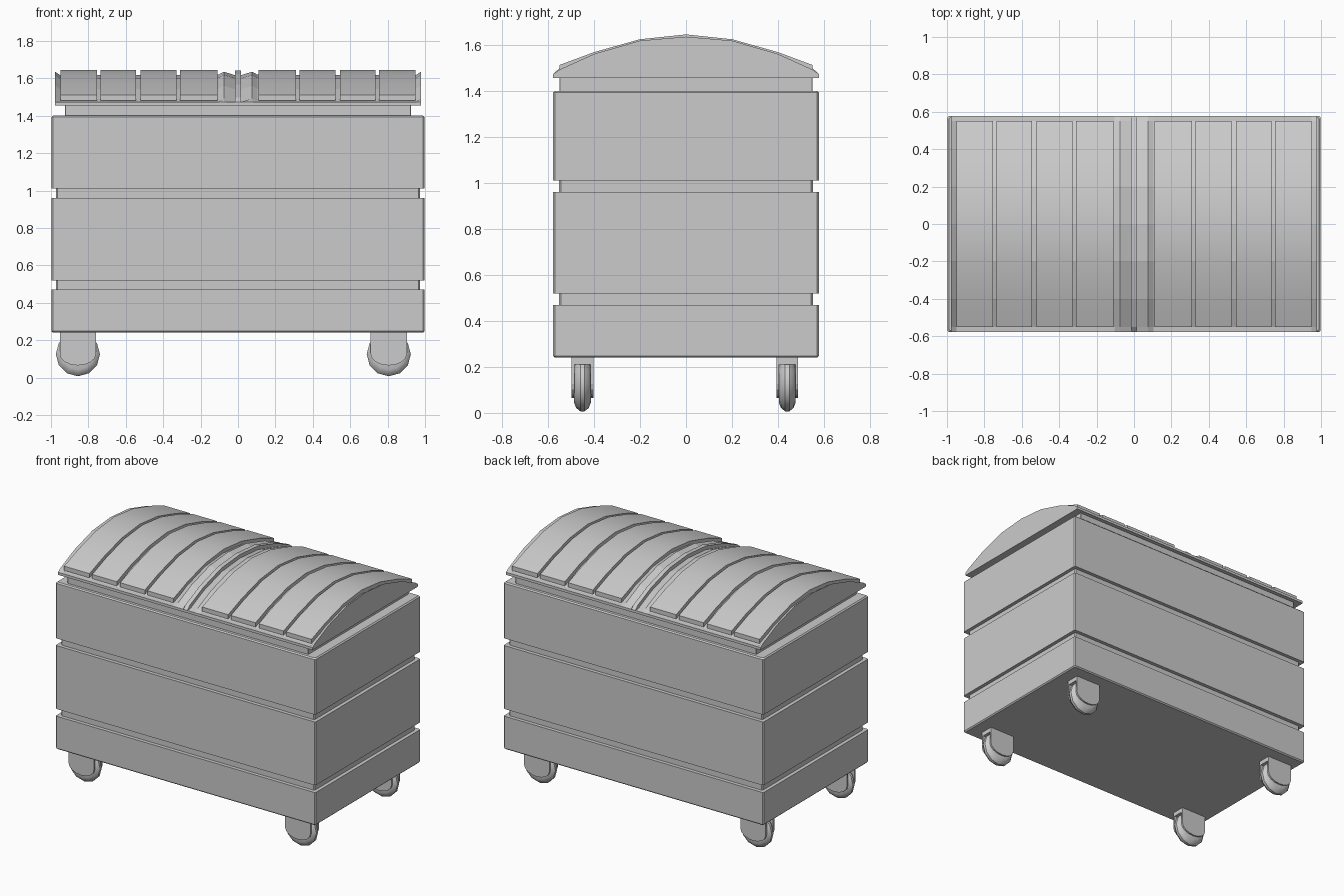
import bpy, bmesh, math

if "Cube" in bpy.data.objects:
    bpy.data.objects.remove(bpy.data.objects["Cube"])

def finish(name, bm, smooth=None):
    bmesh.ops.recalc_face_normals(bm, faces=bm.faces)
    me = bpy.data.meshes.new(name)
    bm.to_mesh(me)
    bm.free()
    ob = bpy.data.objects.new(name, me)
    bpy.context.collection.objects.link(ob)
    if smooth:
        bpy.ops.object.select_all(action='DESELECT')
        ob.select_set(True)
        bpy.context.view_layer.objects.active = ob
        bpy.ops.object.shade_smooth_by_angle(angle=math.radians(smooth))
    return ob

def loft(name, rings, caps=True, closed=False, smooth=None):
    """Skin equal-length closed rings of points; cap the ends or join them."""
    bm = bmesh.new()
    vs = [[bm.verts.new(p) for p in r] for r in rings]
    n = len(vs[0])
    pairs = list(zip(vs, vs[1:])) + ([(vs[-1], vs[0])] if closed else [])
    for a, b in pairs:
        for i in range(n):
            j = (i + 1) % n
            bm.faces.new((a[i], a[j], b[j], b[i]))
    if caps:
        bm.faces.new(vs[0])
        bm.faces.new(vs[-1])
    return finish(name, bm, smooth)

def rect(hx, hy, z, c=0.008):
    """Chamfered rectangle at height z."""
    return [(hx - c, -hy, z), (hx, -hy + c, z), (hx, hy - c, z), (hx - c, hy, z),
            (-hx + c, hy, z), (-hx, hy - c, z), (-hx, -hy + c, z), (-hx + c, -hy, z)]

# Body: one shell with two recessed bands, bevelled at top and bottom
X, Y, D, B = 0.998, 0.577, 0.025, 0.008
body = [(B, 0.24), (0, 0.248), (0, 0.47), (D, 0.47), (D, 0.52), (0, 0.52),
        (0, 0.96), (D, 0.96), (D, 1.01), (0, 1.01), (0, 1.392), (B, 1.40)]
loft("container_body", [rect(X - d, Y - d, z) for d, z in body])

# Neck between body and lid
loft("neck", [rect(0.925, 0.55, z, 0.003) for z in (1.39, 1.46)])

# Lid: arched section swept along x, with raised end lips and a centre ridge
ARC = [(-0.578, 1.473), (-0.55, 1.492), (-0.4, 1.56), (-0.2, 1.618), (0, 1.635),
       (0.2, 1.618), (0.4, 1.56), (0.55, 1.492), (0.578, 1.473)]

def lid_section(x, dz):
    top = [(x, y, z + (dz if abs(y) < 0.57 else 0)) for y, z in ARC]
    return top + [(x, 0.578, 1.455), (x, -0.578, 1.455)]

half = [(0.015, 0.006), (0.017, -0.018), (0.075, 0), (0.105, -0.016), (0.95, -0.018), (0.978, 0)]
stations = [(-x, d) for x, d in reversed(half)] + half
loft("lid", [lid_section(x, d) for x, d in stations])

# Raised slats across the lid, four on each half
PANEL = [(-0.55, 1.512), (-0.4, 1.568), (-0.2, 1.624), (0, 1.645),
         (0.2, 1.624), (0.4, 1.568), (0.55, 1.512)]
prof = PANEL + [(y, z - 0.03) for y, z in reversed(PANEL)]
for s in (-1, 1):
    for k, (x0, x1) in enumerate([(0.11, 0.31), (0.33, 0.52), (0.545, 0.735), (0.755, 0.95)]):
        loft(f"lid_slat_{'left' if s < 0 else 'right'}_{k + 1}",
             [[(s * x, y, z) for y, z in prof] for x in (x0, x1)], smooth=20)

# Casters: rounded wheel in a fork made of two plates and a top block
def caster(tag, cx, cy):
    zc, R, sides = 0.125, 0.118, 12
    section = [(0.0, -0.036), (0.082, -0.036), (0.104, -0.027), (R, -0.009),
               (R, 0.009), (0.104, 0.027), (0.082, 0.036), (0.0, 0.036)]
    rings = []
    for r, y in section[1:-1]:
        rings.append([(cx + r * math.sin(2 * math.pi * i / sides), cy + y,
                       zc - r * math.cos(2 * math.pi * i / sides)) for i in range(sides)])
    loft("wheel_" + tag, rings, smooth=35)
    outline = [(-0.097, 0.245), (-0.097, 0.125)]
    for i in range(1, 8):
        a = math.pi * i / 8
        outline.append((-0.097 * math.cos(a), 0.125 - 0.06 * math.sin(a)))
    outline += [(0.097, 0.125), (0.097, 0.245)]
    for side in (-1, 1):
        loft(f"fork_plate_{tag}_{'front' if side < 0 else 'back'}",
             [[(cx + x, cy + side * y, z) for x, z in outline] for y in (0.035, 0.047)])
    loft("fork_top_" + tag, [[(cx + x, cy + y, z) for x, y in
         ((-0.097, -0.036), (0.097, -0.036), (0.097, 0.036), (-0.097, 0.036))]
         for z in (0.21, 0.245)])

for xn, cx in (("left", -0.856), ("right", 0.806)):
    for yn, cy in (("front", -0.45), ("back", 0.44)):
        caster(f"{yn}_{xn}", cx, cy)
